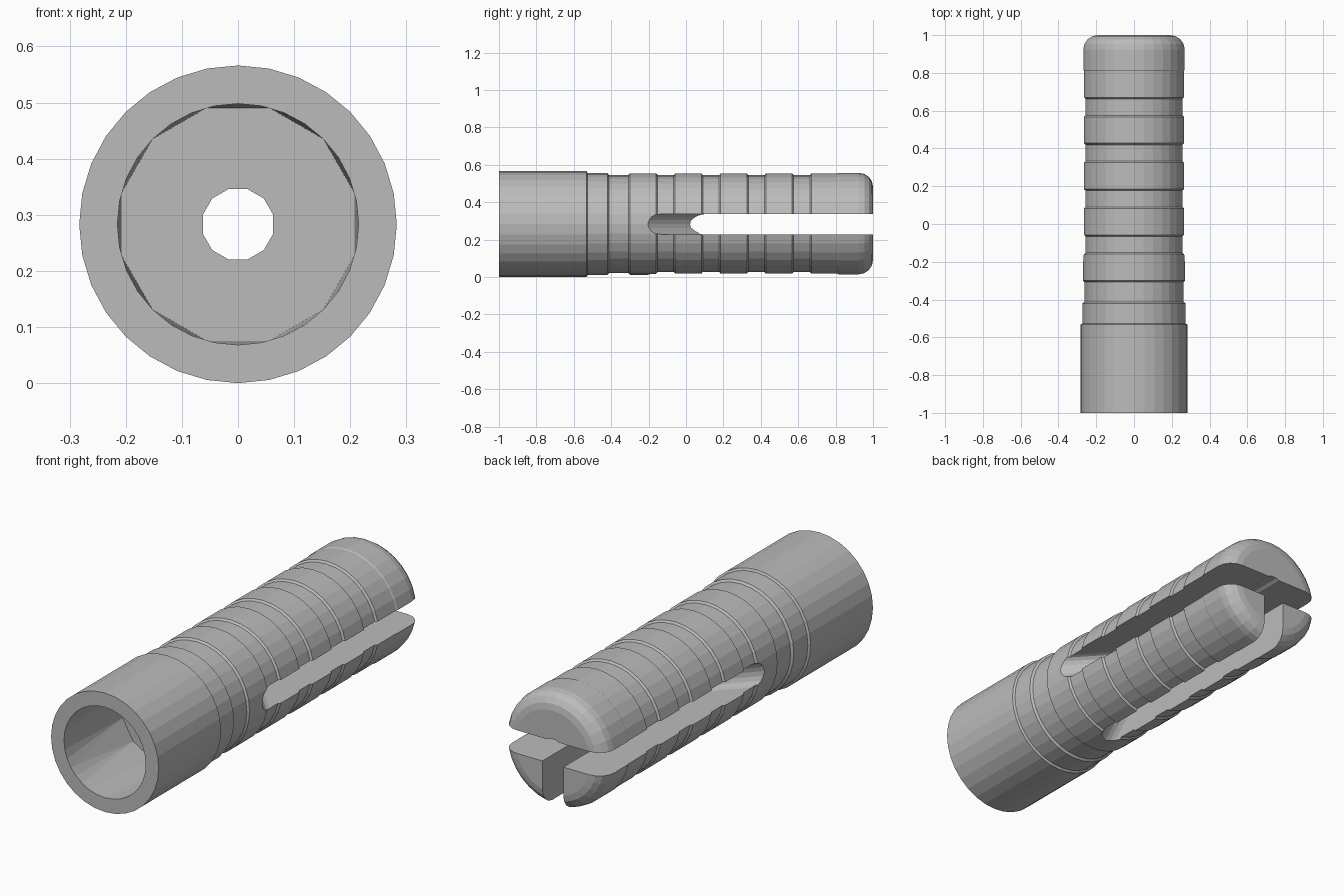
import bpy, bmesh, math
from mathutils import Matrix

if "Cube" in bpy.data.objects:
    bpy.data.objects.remove(bpy.data.objects["Cube"], do_unlink=True)

R = 0.283          # outer radius, also the height of the axis
AXIS = Matrix.Translation((0, 0, R))

grey = bpy.data.materials.new("mid grey")
grey.use_nodes = True
grey.diffuse_color = (0.5, 0.5, 0.5, 1)
grey.node_tree.nodes["Principled BSDF"].inputs["Base Color"].default_value = (0.5, 0.5, 0.5, 1)


def ring(bm, radius, y, sides, turn=0.0):
    return [bm.verts.new((radius * math.sin(a), y, radius * math.cos(a)))
            for a in (2 * math.pi * i / sides + turn for i in range(sides))]


def loop_edges(bm, verts):
    return [bm.edges.get(p) or bm.edges.new(p) for p in zip(verts, verts[1:] + verts[:1])]


def loft(name, build):
    """Skin a series of closed loops and cap both ends."""
    bm = bmesh.new()
    loops = build(bm)
    for a, b in zip(loops, loops[1:]):
        if len(a) == len(b):
            for i in range(len(a)):
                j = (i + 1) % len(a)
                bm.faces.new((a[i], a[j], b[j], b[i]))
        else:
            bmesh.ops.bridge_loops(bm, edges=loop_edges(bm, a) + loop_edges(bm, b))
    bm.faces.new(loops[0])
    bm.faces.new(loops[-1])
    bmesh.ops.recalc_face_normals(bm, faces=bm.faces)
    mesh = bpy.data.meshes.new(name)
    bm.to_mesh(mesh)
    bm.free()
    mesh.materials.append(grey)
    obj = bpy.data.objects.new(name, mesh)
    bpy.context.collection.objects.link(obj)
    return obj


# Outer profile: plain collar, ribbed shank, rounded tip
RIB, GROOVE, STEP = 0.271, 0.262, 0.008
profile = [(R, -1), (R, -0.532), (RIB + 0.002, -0.526), (RIB + 0.002, -0.42), (GROOVE, -0.412)]
for i in range(5):
    start = -0.3 + 0.2425 * i
    end = start + 0.14
    profile += [(GROOVE, start - STEP), (RIB, start), (RIB, end)]
    if i < 4:
        profile.append((GROOVE, end + STEP))
profile.append((RIB + 0.003, 0.815))
for i in range(5):
    a = math.pi / 2 * i / 4
    profile.append((0.199 + 0.075 * math.cos(a), 0.925 + 0.075 * math.sin(a)))

plug = loft("expansion_plug", lambda bm: [ring(bm, r, y, 32) for r, y in profile])

# Wide front bore, easing from a round mouth to a twelve-sided floor
TURN = math.pi / 12
front_bore = loft("front_bore_cutter", lambda bm: [
    ring(bm, 0.215, -1.1, 32), ring(bm, 0.215, -1, 32), ring(bm, 0.215, -0.57, 12, TURN)])
# Narrow hole along the whole axis
pilot_hole = loft("pilot_hole_cutter", lambda bm: [
    ring(bm, 0.065, y, 12, TURN) for y in (-0.8, 1.1)])


def slot_outline(bm, x, start, half=0.055):
    """Round-ended slot outline open past the tip."""
    pts = [(1.1, -half)]
    for i in range(9):
        a = -math.pi / 2 - math.pi * i / 8
        pts.append((start + half + half * math.cos(a), half * math.sin(a)))
    pts.append((1.1, half))
    return [bm.verts.new((x, y, z)) for y, z in pts]


# Three slots with sloping ends: left, right and bottom
cutters = [front_bore, pilot_hole]
for name, angle in (("left", 0), ("bottom", 90), ("right", 180)):
    slot = loft(name + "_slot_cutter", lambda bm: [
        slot_outline(bm, 0.0, 0.09), slot_outline(bm, 0.35, -0.29)])
    slot.data.transform(Matrix.Rotation(math.radians(angle), 4, 'Y'))
    cutters.append(slot)

for obj in [plug] + cutters:
    obj.data.transform(AXIS)

bpy.context.view_layer.objects.active = plug
for cutter in cutters:
    mod = plug.modifiers.new(cutter.name, 'BOOLEAN')
    mod.operation = 'DIFFERENCE'
    mod.solver = 'EXACT'
    mod.object = cutter
    bpy.ops.object.modifier_apply(modifier=mod.name)
    bpy.data.objects.remove(cutter, do_unlink=True)
